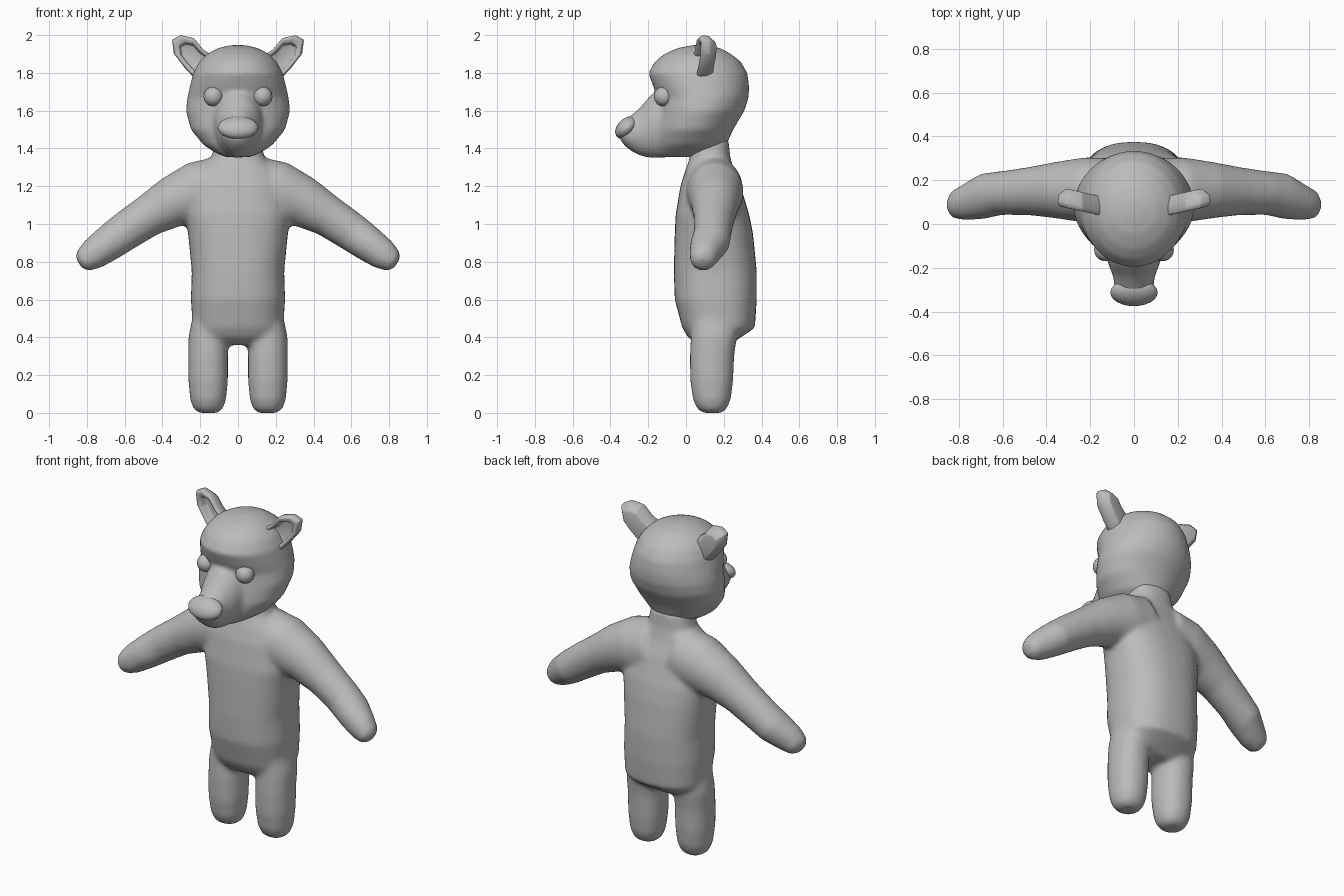
import bpy, bmesh, math
from mathutils import Vector

if "Cube" in bpy.data.objects:
    bpy.data.objects.remove(bpy.data.objects["Cube"])

grey = bpy.data.materials.new("plain grey")
grey.diffuse_color = (0.5, 0.5, 0.5, 1)
grey.use_nodes = True
grey.node_tree.nodes["Principled BSDF"].inputs["Base Color"].default_value = grey.diffuse_color
SIDES = 32


def loft(bm, rings, power=2.0):
    """Skin rings of (centre, u half-axis, v half-axis) and close both ends."""
    loops = []
    for c, u, v in rings:
        loop = []
        for i in range(SIDES):
            a = 2 * math.pi * i / SIDES
            p, q = math.cos(a), math.sin(a)
            p = math.copysign(abs(p) ** (2 / power), p)
            q = math.copysign(abs(q) ** (2 / power), q)
            loop.append(bm.verts.new(Vector(c) + Vector(u) * p + Vector(v) * q))
        loops.append(loop)
    faces = [bm.faces.new(loops[0][::-1]), bm.faces.new(loops[-1])]
    for a, b in zip(loops, loops[1:]):
        for i in range(SIDES):
            j = (i + 1) % SIDES
            faces.append(bm.faces.new((a[i], a[j], b[j], b[i])))
    bmesh.ops.recalc_face_normals(bm, faces=faces)


def upright(rows, x=0):
    """Rows of z, front y, back y, half width."""
    return [((x, (f + b) / 2, z), (w, 0, 0), (0, (b - f) / 2, 0)) for z, f, b, w in rows]


def finish(bm, name, remesh=0):
    me = bpy.data.meshes.new(name)
    bm.to_mesh(me)
    bm.free()
    me.materials.append(grey)
    ob = bpy.data.objects.new(name, me)
    bpy.context.collection.objects.link(ob)
    if remesh:
        m = ob.modifiers.new("blend", 'REMESH')
        m.mode, m.voxel_size, m.use_smooth_shade = 'VOXEL', remesh, True
        s = ob.modifiers.new("soften", 'SMOOTH')
        s.factor, s.iterations = 0.5, 10
    else:
        me.polygons.foreach_set("use_smooth", [True] * len(me.polygons))
    return ob


# Torso and neck
bm = bmesh.new()
loft(bm, upright([
    (0.36, 0.06, 0.23, 0.17), (0.40, 0.01, 0.29, 0.22), (0.45, -0.02, 0.365, 0.24),
    (0.60, -0.06, 0.375, 0.25), (0.75, -0.065, 0.375, 0.245), (0.95, -0.06, 0.355, 0.265),
    (1.05, -0.055, 0.335, 0.28), (1.20, -0.03, 0.29, 0.25), (1.28, -0.005, 0.255, 0.21),
    (1.35, 0.02, 0.235, 0.14), (1.45, 0.03, 0.225, 0.12)]), 2.4)

for s in (-1, 1):
    # Legs
    loft(bm, upright([
        (0.0, 0.09, 0.19, 0.05), (0.02, 0.06, 0.215, 0.078), (0.07, 0.037, 0.237, 0.095),
        (0.17, 0.022, 0.25, 0.105), (0.30, 0.02, 0.255, 0.105), (0.40, 0.025, 0.27, 0.105),
        (0.52, 0.03, 0.27, 0.08)], s * 0.158), 2.2)
    # Arms: x, y, z, radius across, radius along y
    path = [(0.08, 0.15, 1.19, 0.17, 0.15), (0.22, 0.155, 1.165, 0.165, 0.15),
            (0.35, 0.155, 1.115, 0.135, 0.13), (0.48, 0.15, 1.04, 0.11, 0.11),
            (0.60, 0.142, 0.96, 0.103, 0.10), (0.69, 0.127, 0.895, 0.095, 0.105),
            (0.77, 0.10, 0.838, 0.083, 0.083), (0.82, 0.09, 0.803, 0.062, 0.065),
            (0.842, 0.088, 0.79, 0.03, 0.035)]
    rings = []
    for k, (x, y, z, r, ry) in enumerate(path):
        a, b = path[max(k - 1, 0)], path[min(k + 1, len(path) - 1)]
        d = Vector((b[0] - a[0], 0, b[2] - a[2])).normalized()
        rings.append(((s * x, y, z), (s * -d.z * r, 0, d.x * r), (0, ry, 0)))
    loft(bm, rings)
finish(bm, "body", 0.014)

# Head: skull, then muzzle running forward to the nose
bm = bmesh.new()
loft(bm, upright([
    (1.355, -0.17, 0.06, 0.07), (1.38, -0.18, 0.17, 0.125), (1.42, -0.18, 0.215, 0.185),
    (1.50, -0.17, 0.25, 0.25), (1.60, -0.15, 0.31, 0.277), (1.67, -0.145, 0.332, 0.268),
    (1.73, -0.175, 0.335, 0.255), (1.80, -0.20, 0.325, 0.237), (1.86, -0.165, 0.29, 0.205),
    (1.90, -0.115, 0.24, 0.165), (1.93, -0.05, 0.185, 0.11), (1.947, 0.03, 0.11, 0.04)]))
loft(bm, [((0, y, (lo + hi) / 2), (w, 0, 0), (0, 0, (hi - lo) / 2)) for y, lo, hi, w in [
    (0.0, 1.37, 1.74, 0.15), (-0.12, 1.35, 1.73, 0.135), (-0.19, 1.35, 1.68, 0.115),
    (-0.24, 1.36, 1.62, 0.095), (-0.29, 1.385, 1.575, 0.09), (-0.325, 1.415, 1.55, 0.08),
    (-0.35, 1.445, 1.53, 0.055)]])
finish(bm, "head", 0.012)

# Nose
bm = bmesh.new()
bmesh.ops.create_uvsphere(bm, u_segments=24, v_segments=14, radius=1)
for v in bm.verts:
    v.co = (v.co.x * 0.108, -0.313 + v.co.y * 0.062, 1.51 + v.co.z * 0.056 - v.co.y * -0.022)
finish(bm, "nose")

# Ear outline in x, z
outline = [(0.12, 1.88), (0.185, 1.925), (0.235, 1.985), (0.305, 2.0),
           (0.35, 1.975), (0.34, 1.90), (0.285, 1.83), (0.22, 1.76), (0.13, 1.78)]
for s, side in ((-1, "left"), (1, "right")):
    # Eyes
    bm = bmesh.new()
    bmesh.ops.create_uvsphere(bm, u_segments=24, v_segments=14, radius=0.052)
    bmesh.ops.translate(bm, verts=bm.verts, vec=(s * 0.13, -0.118, 1.675))
    finish(bm, side + "_eye")

    # Ears: rim, rounded back and a hollow inside
    bm = bmesh.new()
    cx, cz = 0.235, 1.885

    def ring(scale, depth):
        pts = [(cx + (x - cx) * scale, cz + (z - cz) * scale) for x, z in outline]
        return [bm.verts.new((s * x, 0.03 + 0.22 * (x - 0.12) + depth, z)) for x, z in pts]
    layers = [ring(0.58, 0.055), ring(0.66, 0.008), ring(0.90, 0.0),
              ring(1.0, 0.018), ring(0.97, 0.05), ring(0.68, 0.09)]
    n = len(outline)
    for a, b in zip(layers, layers[1:]):
        for i in range(n):
            j = (i + 1) % n
            bm.faces.new((a[i], a[j], b[j], b[i]))
    bm.faces.new(layers[0])
    bm.faces.new(layers[-1])
    bmesh.ops.recalc_face_normals(bm, faces=bm.faces)
    ear = finish(bm, side + "_ear")
    bev = ear.modifiers.new("soft edges", 'BEVEL')
    bev.width, bev.segments, bev.limit_method = 0.006, 2, 'ANGLE'
